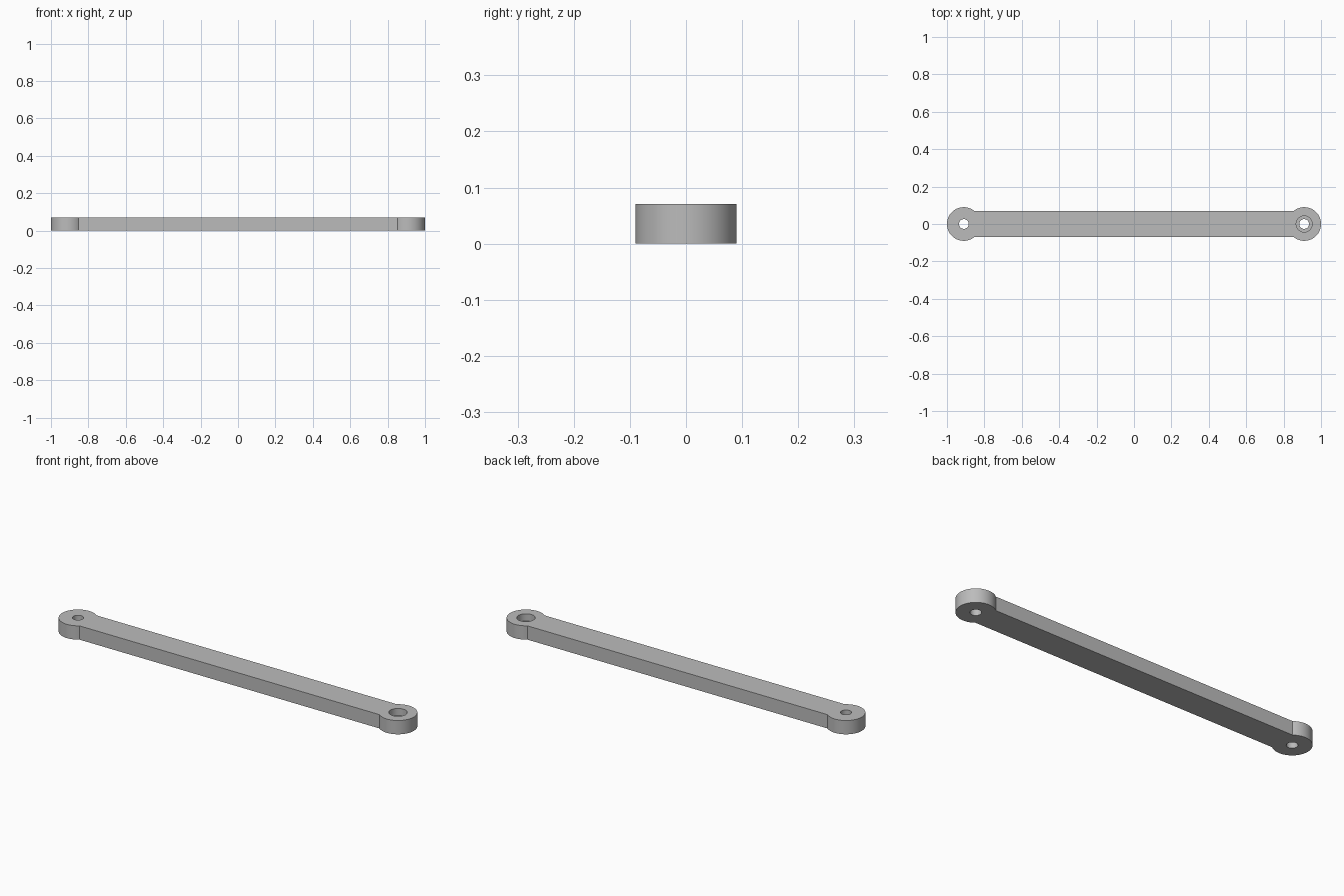
import bpy
import math

cube = bpy.data.objects.get("Cube")
if cube:
    bpy.data.objects.remove(cube, do_unlink=True)

HEIGHT = 0.071
END_X = 0.91
END_R = 0.09
BAR_HALF = 0.07
HOLE_R = 0.026
BORE_R = 0.043
BORE_FLOOR = 0.035

grey = bpy.data.materials.new("plain grey")
grey.use_nodes = True
colour = (0.5, 0.5, 0.5, 1)
grey.diffuse_color = colour
grey.node_tree.nodes["Principled BSDF"].inputs["Base Color"].default_value = colour


def prism(name, outline, z0, z1):
    """Extrude a closed outline between two heights."""
    n = len(outline)
    verts = [(x, y, z) for z in (z0, z1) for x, y in outline]
    faces = [list(range(n))[::-1], list(range(n, 2 * n))]
    faces += [(i, (i + 1) % n, (i + 1) % n + n, i + n) for i in range(n)]
    mesh = bpy.data.meshes.new(name)
    mesh.from_pydata(verts, [], faces)
    mesh.materials.append(grey)
    obj = bpy.data.objects.new(name, mesh)
    bpy.context.collection.objects.link(obj)
    return obj


def arc(cx, radius, start, end, steps):
    return [(cx + radius * math.cos(start + (end - start) * i / steps),
             radius * math.sin(start + (end - start) * i / steps))
            for i in range(steps + 1)]


def disc(name, cx, radius, z0, z1):
    return prism(name, arc(cx, radius, 0, math.tau, 48)[:-1], z0, z1)


# Link bar: two round ends joined by a narrower straight bar
a = math.pi - math.asin(BAR_HALF / END_R)
right_arc = arc(END_X, END_R, -a, a, 56)
left_arc = [(-x, -y) for x, y in right_arc]
link = prism("link_bar", right_arc + left_arc, 0, HEIGHT)

# Pin holes through both ends, and a counterbore in the +x end
cutters = [
    disc("left_pin_hole_cutter", END_X, HOLE_R, -0.05, HEIGHT + 0.05),
    disc("right_pin_hole_cutter", -END_X, HOLE_R, -0.05, HEIGHT + 0.05),
    disc("counterbore_cutter", END_X, BORE_R, BORE_FLOOR, HEIGHT + 0.05),
]
bpy.ops.object.select_all(action='DESELECT')
link.select_set(True)
bpy.context.view_layer.objects.active = link
for cutter in cutters:
    cutter.hide_render = True
    mod = link.modifiers.new(cutter.name, 'BOOLEAN')
    mod.operation = 'DIFFERENCE'
    mod.solver = 'EXACT'
    mod.object = cutter
    bpy.ops.object.modifier_apply(modifier=mod.name)
    bpy.data.objects.remove(cutter, do_unlink=True)

bpy.ops.object.shade_smooth_by_angle(angle=math.radians(30))
